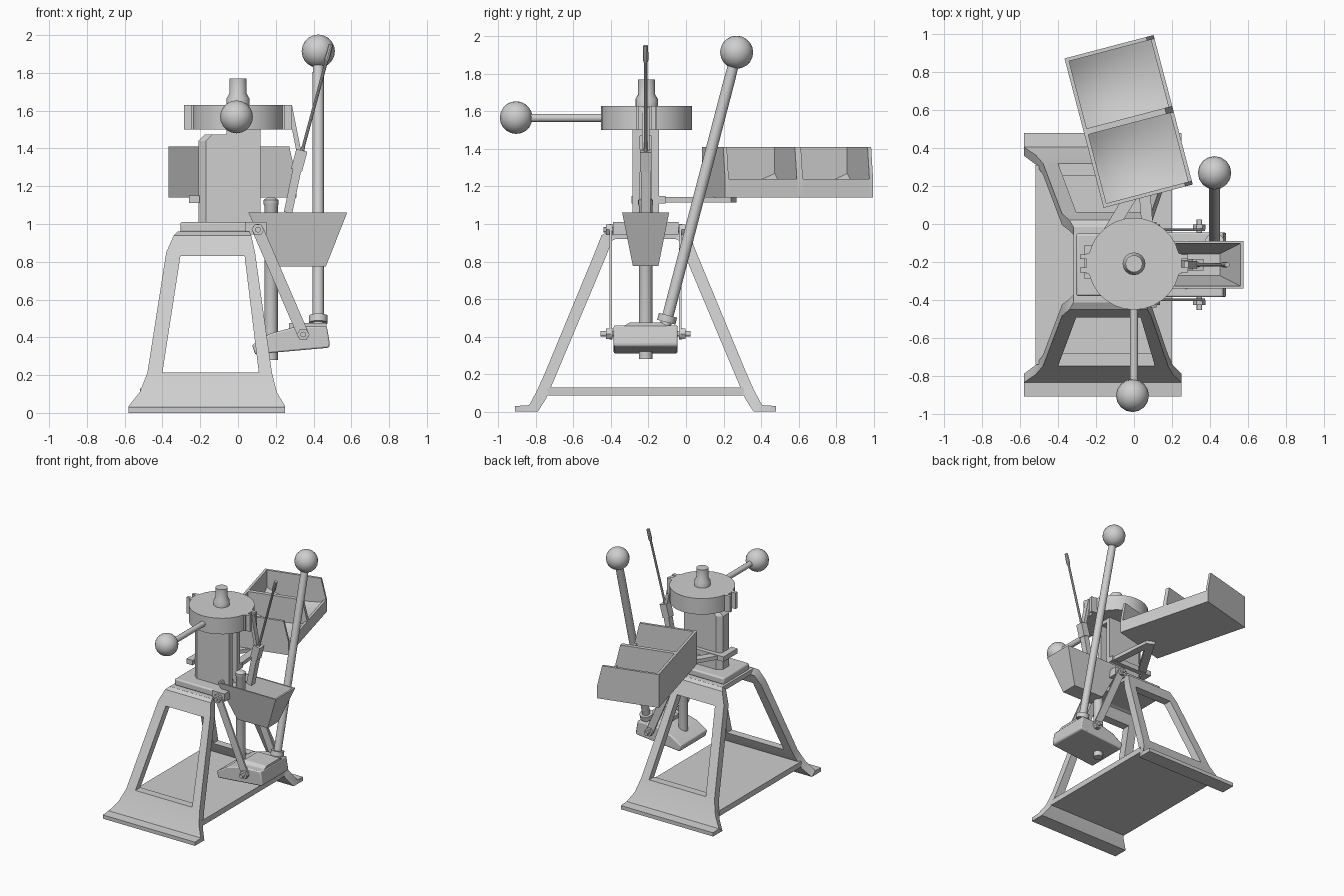
import bpy, bmesh, math
from mathutils import Vector, Matrix

if "Cube" in bpy.data.objects:
    bpy.data.objects.remove(bpy.data.objects["Cube"])

TINT = (0.62, 0.62, 0.62, 1)
grey = bpy.data.materials.new("light grey metal")
grey.use_nodes = True
grey.diffuse_color = TINT
grey.node_tree.nodes["Principled BSDF"].inputs["Base Color"].default_value = TINT
parts = []
MID = -0.215  # y of the press centre line


def add(name, bm):
    bmesh.ops.recalc_face_normals(bm, faces=bm.faces)
    me = bpy.data.meshes.new(name)
    bm.to_mesh(me)
    bm.free()
    me.materials.append(grey)
    ob = bpy.data.objects.new(name, me)
    bpy.context.collection.objects.link(ob)
    parts.append(ob)
    return ob


def loft(name, rings):
    """Closed solid through rings of equal point count."""
    bm = bmesh.new()
    rows = [[bm.verts.new(p) for p in ring] for ring in rings]
    n = len(rows[0])
    for a, b in zip(rows, rows[1:]):
        for i in range(n):
            j = (i + 1) % n
            bm.faces.new((a[i], a[j], b[j], b[i]))
    bm.faces.new(rows[0])
    bm.faces.new(rows[-1])
    return add(name, bm)


def prism(name, pts, axis, lo, hi):
    place = {"x": lambda a, b, t: (t, a, b), "y": lambda a, b, t: (a, t, b),
             "z": lambda a, b, t: (a, b, t)}[axis]
    return loft(name, [[place(a, b, t) for a, b in pts] for t in (lo, hi)])


def rect(x0, x1, y0, y1):
    return [(x0, y0), (x1, y0), (x1, y1), (x0, y1)]


def box(name, x0, x1, y0, y1, z0, z1):
    return prism(name, rect(x0, x1, y0, y1), "z", z0, z1)


def rod(name, p, q, profile, sides=16):
    """Turned part from p to q; profile holds (fraction, radius)."""
    p, q = Vector(p), Vector(q)
    turn = (q - p).to_track_quat("Z", "Y")
    rings = []
    for f, r in profile:
        c = p.lerp(q, f)
        rings.append([c + turn @ Vector((r * math.cos(k * math.tau / sides),
                                         r * math.sin(k * math.tau / sides), 0))
                      for k in range(sides)])
    return loft(name, rings)


def tube(name, p, q, r, sides=16):
    return rod(name, p, q, [(0, r), (1, r)], sides)


def ball(name, centre, r):
    bm = bmesh.new()
    bmesh.ops.create_uvsphere(bm, u_segments=16, v_segments=10, radius=r)
    bmesh.ops.translate(bm, verts=bm.verts, vec=centre)
    return add(name, bm)


def bar(name, p, q, width, y0, y1):
    """Flat strip between two (x, z) points."""
    p, q = Vector(p), Vector(q)
    d = (q - p).normalized() * width / 2
    n = Vector((-d.y, d.x))
    pts = [p + n, p - n, q - n, q + n]
    return prism(name, [tuple(v) for v in pts], "y", y0, y1)


def bevel(ob, width, segments=3):
    m = ob.modifiers.new("bevel", "BEVEL")
    m.width, m.segments = width, segments


# Stand: two flared legs with windows, a floor plate and a top plate
window = prism("window_cutter", [(-0.40, 0.215), (0.11, 0.215), (0.035, 0.83), (-0.305, 0.83)],
               "y", -1, 1)
parts.remove(window)
window.hide_render = True
window.display_type = "WIRE"
window.hide_set(True)
# outer distance, outer z, inner distance, inner z, left x, right x
leg_rows = [(0.695, 0.03, 0.695, 0.0, -0.58, 0.25), (0.62, 0.035, 0.575, 0.0, -0.58, 0.25),
            (0.58, 0.11, 0.53, 0.07, -0.52, 0.205), (0.535, 0.21, 0.475, 0.20, -0.48, 0.18),
            (0.27, 0.85, 0.21, 0.83, -0.38, 0.09), (0.235, 0.94, 0.18, 0.91, -0.34, 0.07),
            (0.20, 0.96, 0.16, 0.92, -0.32, 0.06)]
for side, name in ((-1, "front_leg"), (1, "back_leg")):
    leg = loft(name, [[(xl, MID + side * yo, zo), (xr, MID + side * yo, zo),
                       (xr, MID + side * yi, zi), (xl, MID + side * yi, zi)]
                      for yo, zo, yi, zi, xl, xr in leg_rows])
    cut = leg.modifiers.new("window", "BOOLEAN")
    cut.object, cut.operation, cut.solver = window, "DIFFERENCE", "EXACT"
box("floor_plate", -0.52, 0.20, -0.74, 0.31, 0.085, 0.13)
box("top_plate", -0.32, 0.06, -0.42, -0.01, 0.92, 0.958)
slab = box("column_foot", -0.305, 0.10, -0.38, -0.05, 0.955, 1.01)
bevel(slab, 0.012)
box("pivot_block", 0.04, 0.15, -0.39, -0.04, 0.945, 1.01)

# Column: channel section with a slot facing the ram
section = [(0.12, -0.285), (0.12, -0.245), (-0.05, -0.245), (-0.05, -0.185), (0.12, -0.185),
           (0.12, -0.145), (-0.17, -0.145), (-0.21, -0.175), (-0.21, -0.255), (-0.17, -0.285)]
loft("column", [[(x + (shift if x < -0.1 else 0), y, z) for x, y in section]
                for z, shift in ((1.0, 0), (1.44, 0), (1.475, 0.035))])
box("column_neck", -0.06, 0.12, -0.285, -0.145, 1.47, 1.51)

# Round head with side lugs and centre bolt
tube("head", (0, -0.21, 1.5), (0, -0.21, 1.63), 0.243, 28)
for s in (-1, 1):
    box("head_lug", *sorted((s * 0.21, s * 0.25)), -0.265, -0.155, 1.5, 1.63)
    for y in (-0.255, -0.185):
        box("lug_jaw", *sorted((s * 0.24, s * 0.285)), y, y + 0.025, 1.5, 1.63)
rod("head_bolt", (0, -0.21, 1.62), (0, -0.21, 1.77),
    [(0, 0.06), (0.3, 0.06), (0.48, 0.045), (1, 0.045)])
tube("head_handle", (0, -0.4, 1.565), (0, -0.86, 1.565), 0.022)
ball("head_handle_ball", (-0.008, -0.905, 1.567), 0.087)

# Ram
rod("ram", (0.175, MID, 0.28), (0.175, MID, 1.14),
    [(0, 0.036), (0.95, 0.036), (0.96, 0.04), (0.985, 0.04), (1, 0.02)])

# Toggle block, links and pins
block_side = [(0.075, 0.36), (0.09, 0.31), (0.48, 0.345), (0.487, 0.36),
              (0.47, 0.46), (0.30, 0.455), (0.17, 0.42)]
toggle = prism("toggle_block", block_side, "y", -0.385, -0.045)
bevel(toggle, 0.015, 2)
prism("toggle_crown", [(-0.36, 0.44), (-0.07, 0.44), (-0.13, 0.475), (-0.30, 0.475)],
      "x", 0.27, 0.468)
top, low = (0.105, 0.97), (0.345, 0.415)
for s in (-1, 1):
    y = MID + s * 0.185
    bar("link", top, low, 0.06, y - 0.007, y + 0.007)
    for x, z in (top, low):
        tube("link_end", (x, y - 0.0075, z), (x, y + 0.0075, z), 0.03)
        tube("pin_nut", (x, y, z), (x, y + s * 0.027, z), 0.033, 6)
        reach = 0.24 if z < 0.5 else 0.225
        tube("pin", (x, MID + s * 0.1, z), (x, MID + s * reach, z), 0.015, 12)

# Long lever
foot, knob = Vector((0.425, -0.115, 0.44)), Vector((0.425, 0.27, 1.915))
rod("lever", foot, knob, [(0, 0.03), (0.9, 0.03), (1, 0.027)])
tube("lever_collar", foot.lerp(knob, 0.025), foot.lerp(knob, 0.05), 0.05)
ball("lever_ball", knob, 0.088)

# Tapered catch bin
def bin_ring(x0, x1, y0, y1, z):
    return [(x, y, z) for x, y in rect(x0, x1, y0, y1)]

loft("catch_bin", [bin_ring(0.19, 0.465, -0.283, -0.147, 0.775),
                   bin_ring(0.055, 0.578, -0.34, -0.09, 1.06),
                   bin_ring(0.07, 0.563, -0.328, -0.102, 1.06),
                   bin_ring(0.20, 0.455, -0.273, -0.157, 0.79)])

# Swinging feed arm with thin rod
bar("feed_arm", (0.265, 1.06), (0.315, 1.30), 0.045, -0.24, -0.19)
bar("feed_block", (0.31, 1.285), (0.338, 1.39), 0.06, -0.245, -0.185)
bar("feed_hanger", (0.275, 1.62), (0.325, 1.37), 0.025, -0.235, -0.195)
rod("feed_rod", (0.335, MID, 1.37), (0.492, MID, 1.95),
    [(0, 0.014), (0.08, 0.009), (0.84, 0.009), (0.87, 0.015), (1, 0.013)], 10)

# Two-compartment tray, turned about its corner
W, L, T = 0.486, 0.815, 0.02
first = len(parts)
panel = [(0, 1.14), (W, 1.14), (W, 1.24), (W - 0.04, 1.41), (0, 1.41)]
walls = ((0, T), (0.395, 0.428), (L - T, L))
for v0, v1 in walls:
    prism("tray_panel", panel, "y", v0, v1)
box("tray_back", 0, T, 0, L, 1.14, 1.41)
box("tray_lip", W - T, W, 0, L, 1.14, 1.24)
box("tray_floor", 0, W, 0, L, 1.14, 1.155)
for (_, v0), (v1, _) in zip(walls, walls[1:]):
    bm = bmesh.new()
    bmesh.ops.create_grid(bm, x_segments=14, y_segments=14, size=1)
    for vert in bm.verts:
        a, b = vert.co.x, vert.co.y
        rise = min(1, (a * a + b * b) / 2)
        vert.co = (W / 2 + a * (W / 2 - T), (v0 + v1) / 2 + b * (v1 - v0) / 2,
                   1.17 + 0.10 * rise * (0.75 - 0.25 * a))
    add("tray_bowl", bm)
    for f in parts[-1].data.polygons:
        if f.normal.z < 0:
            f.flip()
turn = Matrix.Translation((-0.16, 0.085, 0)) @ Matrix.Rotation(math.radians(14.7), 4, "Z")
for ob in parts[first:]:
    ob.data.transform(turn)

# Bracket that clasps the column and carries the tray
box("bracket_clasp", -0.26, 0.12, -0.15, -0.11, 1.11, 1.15)
box("bracket_side", -0.26, -0.205, -0.29, -0.11, 1.11, 1.15)
prism("bracket_arm", [(-0.22, -0.13), (-0.15, -0.13), (0.08, 0.24), (0.02, 0.27)], "z", 1.115, 1.145)
prism("bracket_brace", [(0.05, -0.13), (0.11, -0.13), (0.08, 0.24), (0.02, 0.24)], "z", 1.115, 1.145)

# Smooth the round parts, keep edges crisp
bpy.ops.object.select_all(action="DESELECT")
for ob in parts:
    ob.select_set(True)
bpy.context.view_layer.objects.active = parts[0]
bpy.ops.object.shade_smooth_by_angle(angle=math.radians(30))
